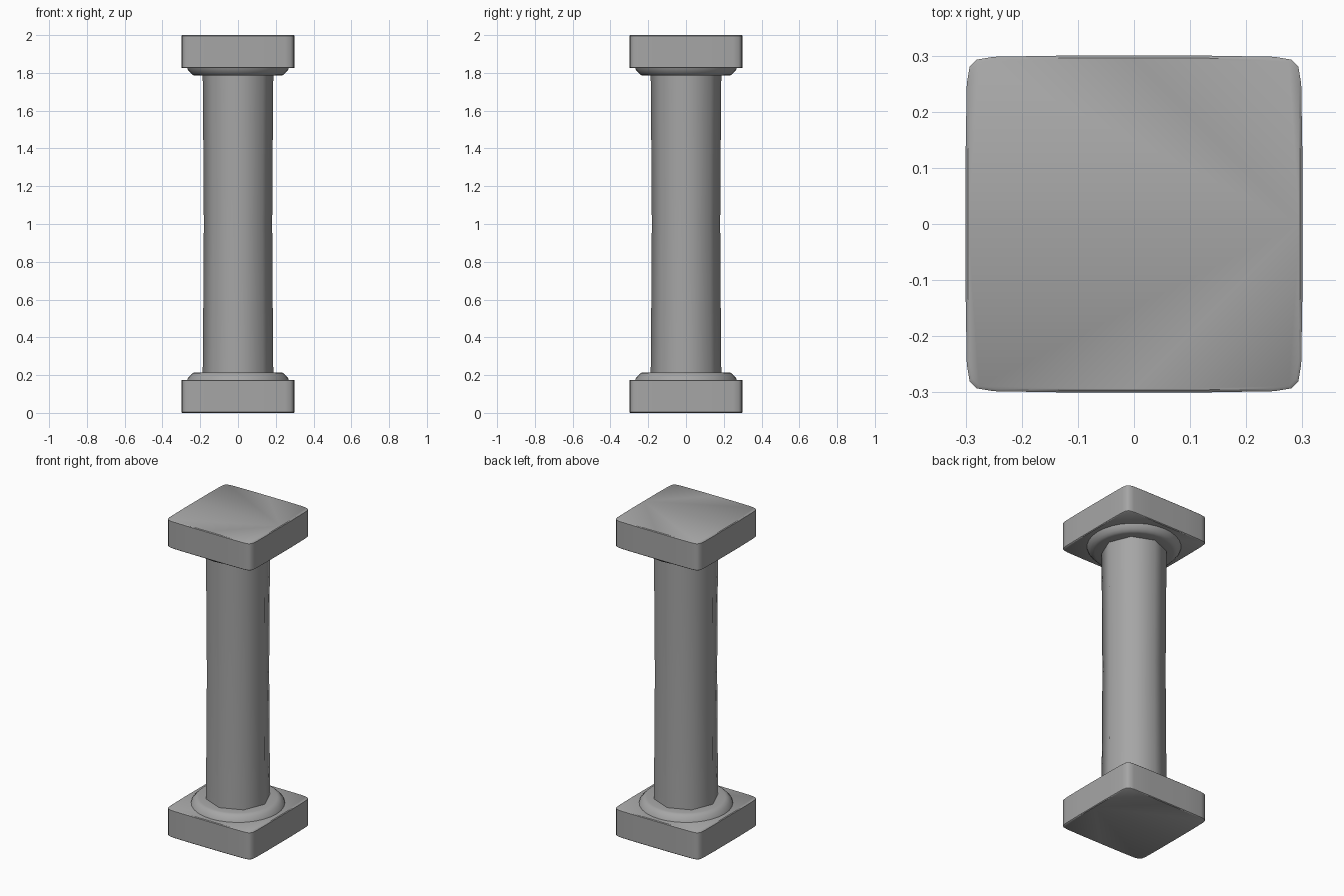
import bpy, bmesh, math

cube = bpy.data.objects.get("Cube")
if cube:
    bpy.data.objects.remove(cube, do_unlink=True)

# Single stone colour
GREY = (0.38, 0.38, 0.38, 1.0)
stone = bpy.data.materials.new("grey stone")
stone.use_nodes = True
stone.diffuse_color = GREY
stone.node_tree.nodes["Principled BSDF"].inputs["Base Color"].default_value = GREY


def finish(name, bm, angle):
    """Turn a bmesh into a named, shaded object."""
    bmesh.ops.recalc_face_normals(bm, faces=bm.faces)
    mesh = bpy.data.meshes.new(name)
    bm.to_mesh(mesh)
    bm.free()
    mesh.materials.append(stone)
    obj = bpy.data.objects.new(name, mesh)
    bpy.context.collection.objects.link(obj)
    bpy.ops.object.select_all(action='DESELECT')
    obj.select_set(True)
    bpy.context.view_layer.objects.active = obj
    bpy.ops.object.shade_smooth_by_angle(angle=math.radians(angle))
    return obj


def loft(name, rings, angle):
    """Skin a stack of closed rings and cap both ends."""
    bm = bmesh.new()
    loops = [[bm.verts.new(p) for p in ring] for ring in rings]
    for a, b in zip(loops, loops[1:]):
        for i in range(len(a)):
            j = (i + 1) % len(a)
            bm.faces.new((a[i], a[j], b[j], b[i]))
    bm.faces.new(loops[0])
    bm.faces.new(loops[-1])
    return finish(name, bm, angle)


def lathe(name, profile, sides, angle):
    turn = math.tau / sides
    rings = [[(r * math.cos(i * turn), r * math.sin(i * turn), z)
              for i in range(sides)] for r, z in profile]
    return loft(name, rings, angle)


def slab(name, levels):
    """Slightly bowed square block with rounded corners."""
    corner = [(0.3, 0), (0.3, 0.13), (0.298, 0.25), (0.293, 0.28),
              (0.28, 0.293), (0.25, 0.298), (0.13, 0.3)]
    outline = []
    for _ in range(4):
        outline += corner
        corner = [(-y, x) for x, y in corner]
    rings = [[(x * s, y * s, z) for x, y in outline] for s, z in levels]
    return loft(name, rings, 40)


# Square blocks and rounded mouldings, mirrored top and bottom
block = [(0.985, 0.0), (1.0, 0.004), (1.0, 0.171), (0.985, 0.175)]
moulding = [(0.272, 0.165), (0.266, 0.183), (0.252, 0.200),
            (0.240, 0.211), (0.225, 0.215), (0.170, 0.215)]
for prefix, flip in (("base", False), ("top", True)):
    def place(profile):
        return [(r, 2 - z if flip else z) for r, z in profile]
    slab(prefix + "_block", place(block))
    lathe(prefix + "_moulding", place(moulding), 32, 50)

# Eight-sided shaft, slightly waisted
shaft = [(0.187, 0.205), (0.185, 0.4), (0.181, 1.0), (0.185, 1.6), (0.187, 1.795)]
lathe("shaft", shaft, 8, 50)
